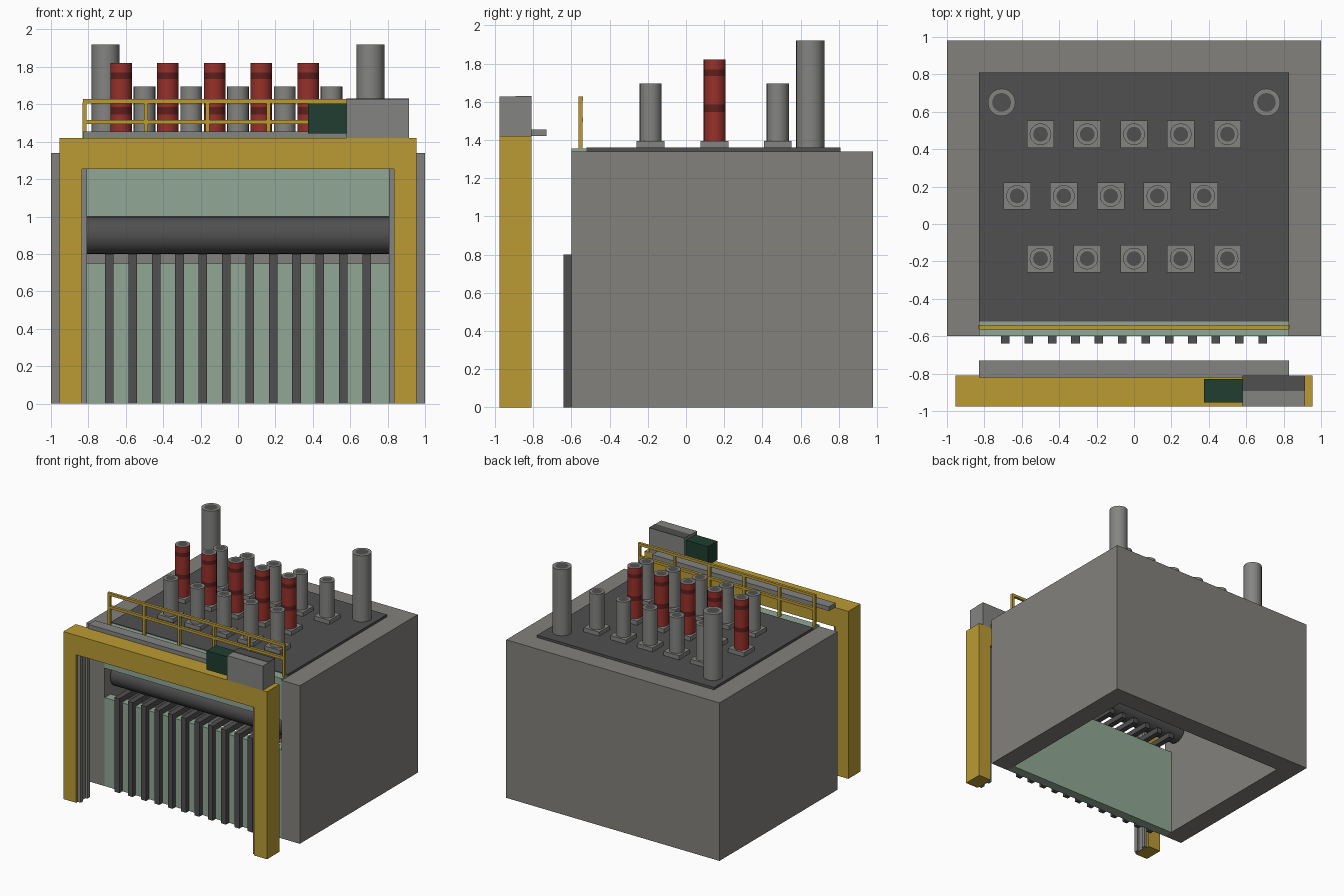
import bpy, bmesh, math
from mathutils import Matrix

cube = bpy.data.objects.get("Cube")
if cube:
    bpy.data.objects.remove(cube)


def material(name, rgb):
    m = bpy.data.materials.new(name)
    m.use_nodes = True
    m.diffuse_color = (*rgb, 1)
    m.node_tree.nodes["Principled BSDF"].inputs["Base Color"].default_value = (*rgb, 1)
    return m


CONCRETE = material("concrete grey", (.225, .22, .205))
STEEL = material("steel grey", (.23, .23, .22))
DARK = material("dark iron", (.08, .08, .08))
GREEN = material("pale green", (.28, .39, .30))
YELLOW = material("safety yellow", (.50, .33, .033))
RED = material("insulator red", (.31, .03, .023))
DEEP_RED = material("dark red band", (.115, .014, .012))
MOTOR = material("motor dark green", (.014, .048, .03))


def finish(name, bm, mats):
    bmesh.ops.recalc_face_normals(bm, faces=bm.faces)
    mesh = bpy.data.meshes.new(name)
    bm.to_mesh(mesh)
    bm.free()
    for m in mats:
        mesh.materials.append(m)
    ob = bpy.data.objects.new(name, mesh)
    bpy.context.collection.objects.link(ob)
    return ob


def add_box(bm, x, y, z):
    size = [b - a for a, b in (x, y, z)]
    mid = [(a + b) / 2 for a, b in (x, y, z)]
    bmesh.ops.create_cube(bm, size=1, matrix=Matrix.Translation(mid) @ Matrix.Diagonal((*size, 1)))


def box(name, x, y, z, mat):
    bm = bmesh.new()
    add_box(bm, x, y, z)
    return finish(name, bm, [mat])


def smooth(ob):
    bpy.ops.object.select_all(action='DESELECT')
    ob.select_set(True)
    bpy.context.view_layer.objects.active = ob
    bpy.ops.object.shade_smooth_by_angle(angle=math.radians(35))


def prism(name, outline, depth, mat, upright=False):
    """Extrude an outline: upward from the floor, or along y when upright."""
    bm = bmesh.new()
    a, b = depth
    pts = [(u, a, v) if upright else (u, v, a) for u, v in outline]
    face = bm.faces.new([bm.verts.new(p) for p in pts])
    new = bmesh.ops.extrude_face_region(bm, geom=[face])["geom"]
    shift = (0, b - a, 0) if upright else (0, 0, b - a)
    bmesh.ops.translate(bm, vec=shift, verts=[g for g in new if isinstance(g, bmesh.types.BMVert)])
    return finish(name, bm, [mat])


def post(name, x, y, r, levels, slots, mats, sides=20):
    """Capped column; slots gives the material of each height section, the cap is mats[0]."""
    bm = bmesh.new()
    rings = [[bm.verts.new((x + r * math.cos(math.tau * i / sides),
                            y + r * math.sin(math.tau * i / sides), z)) for i in range(sides)]
             for z in levels]
    for low, high, slot in zip(rings, rings[1:], slots):
        for i in range(sides):
            j = (i + 1) % sides
            bm.faces.new((low[i], low[j], high[j], high[i])).material_index = slot
    bm.faces.new(rings[0])
    cap = bm.faces.new(rings[-1])
    # Ringed cap with a dark terminal in the middle
    bmesh.ops.inset_region(bm, faces=[cap], thickness=r * .35)
    bmesh.ops.inset_region(bm, faces=[cap], thickness=r * .32)
    cap.material_index = 1
    smooth(finish(name, bm, mats))


# Concrete enclosure, open at the front and below
prism("enclosure_walls", [(-1, -.6), (-.83, -.6), (-.83, .81), (.83, .81),
                          (.83, -.6), (1, -.6), (1, .98), (-1, .98)], (0, 1.34), CONCRETE)
box("roof_plate", (-.83, .83), (-.52, .81), (1.335, 1.36), DARK)
box("lower_front_panel", (-.83, .83), (-.6, -.52), (0, .75), GREEN)
box("upper_front_panel", (-.83, .83), (-.6, -.52), (1, 1.355), GREEN)

# Roller across the opening
bm = bmesh.new()
bmesh.ops.create_cone(bm, cap_ends=True, segments=24, radius1=.1, radius2=.1, depth=1.64,
                      matrix=Matrix.Translation((0, -.44, .9)) @ Matrix.Rotation(math.pi / 2, 4, 'Y'))
smooth(finish("front_roller", bm, [DARK]))

# Hooked bars running down the front panel
bm = bmesh.new()
for i in range(12):
    x = (i - 5.5) * .125
    span = (x - .023, x + .023)
    add_box(bm, span, (-.64, -.6), (0, .8))
    add_box(bm, span, (-.6, -.35), (.755, .8))
finish("front_bars", bm, [DARK])

# Gantry frame with guide channels inside the legs
prism("gantry_frame", [(-.955, 0), (-.835, 0), (-.835, 1.255), (.835, 1.255), (.835, 0),
                       (.955, 0), (.955, 1.42), (-.955, 1.42)], (-.975, -.81), YELLOW, True)
for side, label in ((-1, "right"), (1, "left")):
    bm = bmesh.new()
    for y in (-.955, -.865):
        add_box(bm, sorted((side * .808, side * .836)), (y, y + .035), (0, 1.255))
    add_box(bm, sorted((side * .826, side * .836)), (-.92, -.865), (0, 1.255))
    finish(label + "_guide_channel", bm, [STEEL])
box("gantry_walkway", (-.83, .83), (-.82, -.73), (1.42, 1.455), STEEL)

# Drive on top of the gantry
box("drive_cabinet", (.58, .915), (-.975, -.81), (1.42, 1.627), STEEL)
box("cabinet_dark_lid", (.58, .915), (-.893, -.81), (1.627, 1.63), DARK)
box("drive_motor", (.375, .58), (-.955, -.83), (1.445, 1.605), MOTOR)

# Safety railing
bm = bmesh.new()
for z in (1.495, 1.605):
    add_box(bm, (-.83, .83), (-.563, -.54), (z, z + .022))
for i in range(6):
    x = -.82 + i * .328
    add_box(bm, (x - .011, x + .011), (-.562, -.541), (1.355, 1.61))
finish("safety_railing", bm, [YELLOW])

# Bushings on the roof: grey outer rows and a banded red middle row
for label, y, offset in (("front", -.185, 0), ("middle", .15, -.125), ("back", .48, 0)):
    for i in range(5):
        x = (i - 2) * .25 + offset
        box(f"{label}_base_{i + 1}", (x - .073, x + .073), (y - .073, y + .073), (1.36, 1.395), STEEL)
        name = f"{label}_bushing_{i + 1}"
        if label == "middle":
            post(name, x, y, .058, (1.395, 1.545, 1.585, 1.735, 1.77, 1.82),
                 (2, 3, 2, 3, 2), [STEEL, DARK, RED, DEEP_RED])
        else:
            post(name, x, y, .058, (1.395, 1.695), (0,), [STEEL, DARK])

# Tall rear columns
for side, label in ((-1, "right"), (1, "left")):
    post(label + "_rear_column", side * .708, .65, .074, (1.36, 1.92), (0,), [STEEL, DARK])
